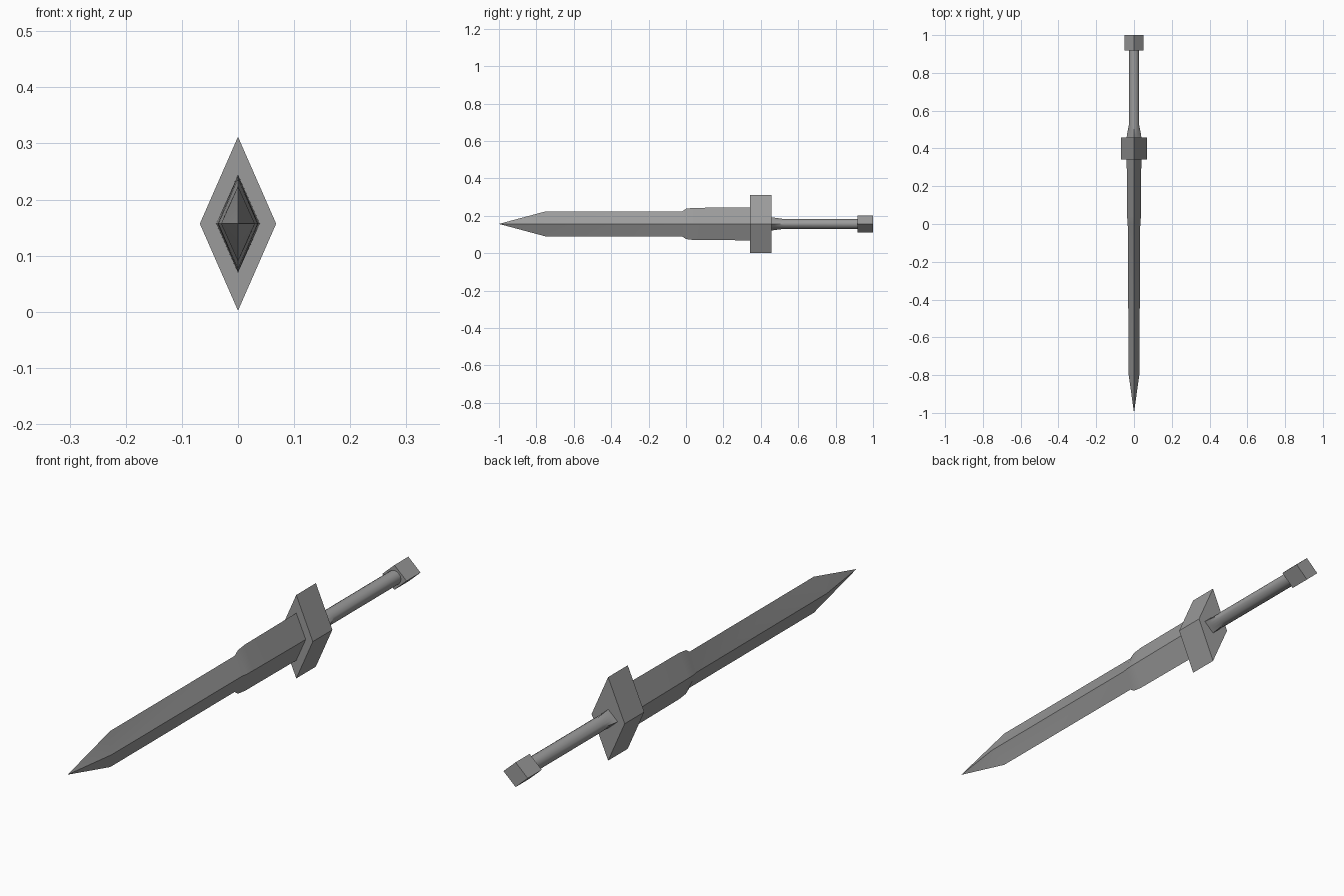
import bpy, bmesh, math

cube = bpy.data.objects.get("Cube")
if cube:
    bpy.data.objects.remove(cube, do_unlink=True)

AXIS_Z = 0.157

steel = bpy.data.materials.new("steel grey")
steel.use_nodes = True
GREY = (0.33, 0.33, 0.33, 1)
steel.diffuse_color = GREY
steel.node_tree.nodes["Principled BSDF"].inputs["Base Color"].default_value = GREY


def ring_point(angle, rx, rz, roundness):
    """Point on a section that blends from diamond (0) to ellipse (1)."""
    c, s = math.cos(angle), math.sin(angle)
    k = roundness + (1 - roundness) / (abs(c) + abs(s))
    return rx * c * k, rz * s * k


def loft(name, sections, sides=4, smooth=False):
    """Skin sections (y at sides, y at top, half width, half height, roundness)."""
    bm = bmesh.new()
    rings = []
    for y_side, y_top, rx, rz, roundness in sections:
        ring = []
        for i in range(sides):
            a = math.tau * i / sides
            x, z = ring_point(a, rx, rz, roundness)
            y = y_side + (y_top - y_side) * abs(math.sin(a))
            ring.append(bm.verts.new((x, y, AXIS_Z + z)))
        rings.append(ring)
    for a, b in zip(rings, rings[1:]):
        for i in range(sides):
            j = (i + 1) % sides
            bm.faces.new((a[i], a[j], b[j], b[i]))
    bm.faces.new(rings[0])
    bm.faces.new(rings[-1])
    bmesh.ops.remove_doubles(bm, verts=bm.verts, dist=0.0001)
    bmesh.ops.recalc_face_normals(bm, faces=bm.faces)
    mesh = bpy.data.meshes.new(name)
    bm.to_mesh(mesh)
    bm.free()
    mesh.materials.append(steel)
    obj = bpy.data.objects.new(name, mesh)
    bpy.context.collection.objects.link(obj)
    if smooth:
        bpy.ops.object.select_all(action='DESELECT')
        obj.select_set(True)
        bpy.context.view_layer.objects.active = obj
        bpy.ops.object.shade_smooth_by_angle(angle=math.radians(35))
    return obj


def prism(name, y0, y1, rx, rz):
    return loft(name, [(y0, y0, rx, rz, 0), (y1, y1, rx, rz, 0)])


# Blade: pointed tip, long diamond body, wider base
loft("blade", [
    (-1.0, -1.0, 0, 0, 0),
    (-0.785, -0.75, 0.03, 0.067, 0),
    (-0.02, -0.02, 0.031, 0.067, 0),
    (0.0, 0.0, 0.035, 0.081, 0),
    (0.04, 0.04, 0.036, 0.086, 0),
    (0.36, 0.36, 0.039, 0.088, 0),
], smooth=True)

# Cross guard
prism("guard", 0.342, 0.457, 0.068, 0.155)

# Grip: flared diamond root turning into a round bar
loft("grip", [
    (0.45, 0.45, 0.04, 0.036, 0),
    (0.475, 0.475, 0.037, 0.033, 0.1),
    (0.525, 0.525, 0.027, 0.026, 1),
    (0.93, 0.93, 0.027, 0.026, 1),
], sides=16, smooth=True)

# Pommel
prism("pommel", 0.918, 1.0, 0.05, 0.046)
